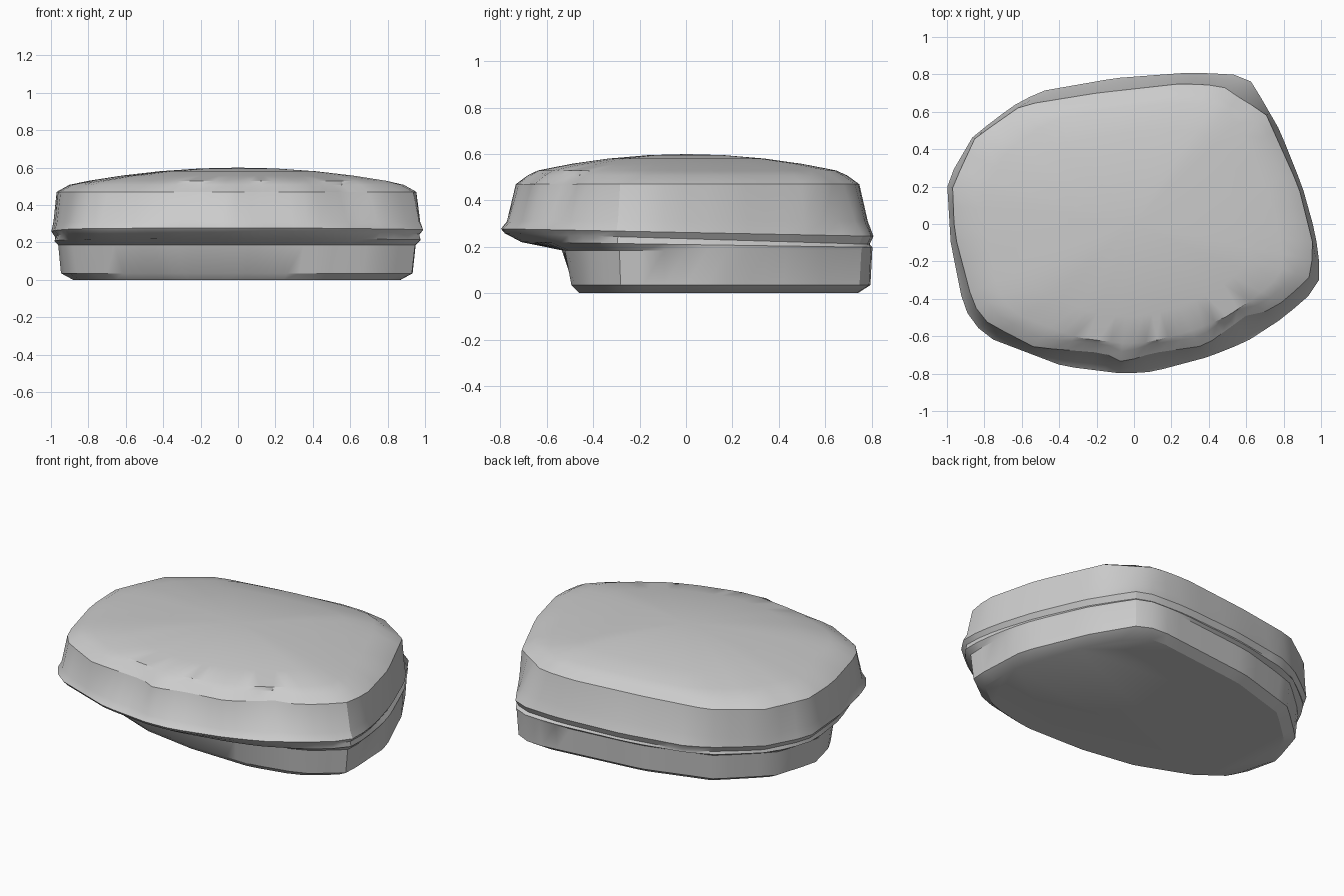
import bpy, bmesh, math
from mathutils import Vector

cube = bpy.data.objects.get("Cube")
if cube:
    bpy.data.objects.remove(cube, do_unlink=True)

SIDES = 64

# Plan outlines, counter-clockwise from the left side
FOOT = [(.92, -.27), (.9, .12), (.74, .5), (.58, .77), (.42, .78), (-.2, .71), (-.6, .59),
        (-.85, .36), (-.93, .1), (-.87, -.15), (-.68, -.29), (-.35, -.42), (0, -.475),
        (.42, -.485), (.72, -.42)]
BULGE = [(1, -.28), (.97, -.05), (.9, .2), (.78, .5), (.63, .76), (.53, .8), (.3, .81),
         (-.1, .78), (-.5, .71), (-.65, .63), (-.86, .47), (-1, .23), (-.98, -.1),
         (-.91, -.45), (-.8, -.6), (-.38, -.76), (-.06, -.8), (.1, -.79), (.4, -.71),
         (.6, -.63), (.8, -.5), (.95, -.37)]
RIM = [(.95, -.27), (.955, -.1), (.88, .2), (.7, .6), (.6, .65), (.47, .74), (.25, .75),
       (-.2, .7), (-.6, .635), (-.85, .46), (-.97, .2), (-.96, -.05), (-.86, -.43),
       (-.78, -.53), (-.53, -.66), (-.16, -.69), (-.06, -.74), (.1, -.69), (.38, -.65),
       (.6, -.49), (.74, -.46), (.87, -.35)]


def reach(outline, angle):
    """Distance from the centre to the outline in one direction."""
    d = Vector((math.cos(angle), math.sin(angle)))
    for a, b in zip(outline, outline[1:] + outline[:1]):
        a, b = Vector(a), Vector(b)
        e = b - a
        den = d.cross(e)
        if abs(den) > 1e-9:
            t, s = a.cross(e) / den, a.cross(d) / den
            if t > 0 and -1e-6 <= s <= 1 + 1e-6:
                return t
    return 1


def ring(outline, scale=1, other=None, mix=0):
    """Sample an outline, optionally blended towards another one."""
    pts = []
    for i in range(SIDES):
        a = math.tau * i / SIDES
        r = reach(outline, a) * scale
        if other:
            r += (reach(other, a) - r) * mix
        pts.append(Vector((r * math.cos(a), r * math.sin(a))))
    return pts


def level(z, tilt=0):
    return lambda p: z - tilt * p.y


# Stacked rings: foot, undercut, bulge, wall, domed top
stack = [
    (ring(FOOT, .95), level(0)),
    (ring(FOOT, 1.02), level(.035)),
    (ring(FOOT, 1.03, BULGE, .15), level(.185)),
    (ring(FOOT, 1.03, BULGE, .72), level(.21, .015)),
    (ring(BULGE, .98), level(.235, .03)),
    (ring(BULGE), level(.262, .02)),
    (ring(BULGE, 1, RIM, .4), level(.31)),
    (ring(RIM), level(.47)),
    (ring(RIM, .93), level(.508)),
]
for s in (.8, .62, .42, .2):
    stack.append((ring(BULGE, s), level(.6 - .11 * s * s)))

bm = bmesh.new()
loops = [[bm.verts.new((p.x, p.y, height(p))) for p in pts] for pts, height in stack]
for low, high in zip(loops, loops[1:]):
    for i in range(SIDES):
        j = (i + 1) % SIDES
        bm.faces.new((low[i], low[j], high[j], high[i]))
bm.faces.new(loops[0][::-1])
peak = bm.verts.new((0, 0, .6))
for i in range(SIDES):
    bm.faces.new((loops[-1][i], loops[-1][(i + 1) % SIDES], peak))

mesh = bpy.data.meshes.new("flat_boulder")
bm.to_mesh(mesh)
bm.free()
boulder = bpy.data.objects.new("flat_boulder", mesh)
bpy.context.collection.objects.link(boulder)

# Stone colour
stone = bpy.data.materials.new("grey_stone")
stone.use_nodes = True
colour = (.6, .6, .6, 1)
stone.diffuse_color = colour
stone.node_tree.nodes["Principled BSDF"].inputs["Base Color"].default_value = colour
mesh.materials.append(stone)

# Soft shading with crisp rims
bpy.ops.object.select_all(action="DESELECT")
boulder.select_set(True)
bpy.context.view_layer.objects.active = boulder
bpy.ops.object.shade_smooth_by_angle(angle=math.radians(30))
